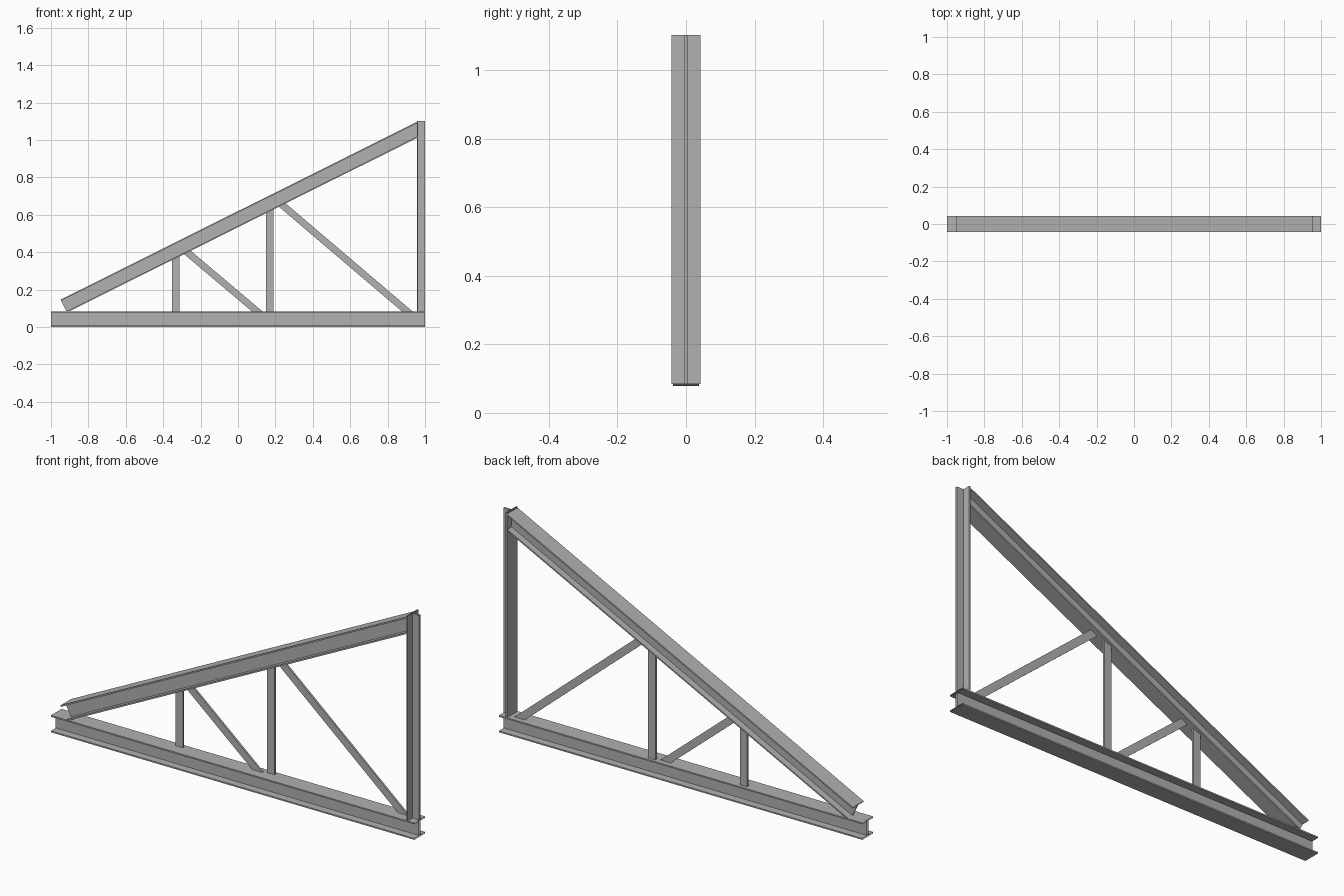
import bpy, bmesh
from mathutils import Vector

if "Cube" in bpy.data.objects:
    bpy.data.objects.remove(bpy.data.objects["Cube"])

SLOPE = 0.4987            # pitch of the top chord
TOP_Z = 0.084             # upper face of the bottom chord

steel = bpy.data.materials.new("steel")
steel.diffuse_color = (0.44, 0.44, 0.44, 1)
steel.use_nodes = True
steel.node_tree.nodes["Principled BSDF"].inputs["Base Color"].default_value = steel.diffuse_color


def make_object(name, bm):
    bmesh.ops.recalc_face_normals(bm, faces=bm.faces[:])
    mesh = bpy.data.meshes.new(name)
    bm.to_mesh(mesh)
    bm.free()
    mesh.materials.append(steel)
    obj = bpy.data.objects.new(name, mesh)
    bpy.context.collection.objects.link(obj)
    return obj


def loft(name, ring_a, ring_b, caps):
    """Join two matching outlines into a straight member."""
    bm = bmesh.new()
    a = [bm.verts.new(p) for p in ring_a]
    b = [bm.verts.new(p) for p in ring_b]
    n = len(a)
    for i in range(n):
        j = (i + 1) % n
        bm.faces.new((a[i], a[j], b[j], b[i]))
    if caps:
        bm.faces.new(a)
        bm.faces.new(b)
    return make_object(name, bm)


def i_profile(low_w, high_w, depth, flange, half_web):
    """I section as (y, height) pairs, foot at height 0; widths are halves."""
    right = [(low_w, 0), (low_w, flange), (half_web, flange),
             (half_web, depth - flange), (high_w, depth - flange), (high_w, depth)]
    return right + [(-y, h) for y, h in reversed(right)]


def chord_line(x):
    """Underside of the top chord."""
    return 0.078 + (x + 0.914) * SLOPE


# Bottom chord, open-ended I beam
prof = i_profile(0.0423, 0.0423, TOP_Z, 0.007, 0.004)
loft("bottom_chord", [(-1, y, h) for y, h in prof], [(1, y, h) for y, h in prof], False)

# Top chord, square cut at the heel and plumb cut at the post
prof = i_profile(0.038, 0.0418, 0.077, 0.007, 0.004)
along = Vector((1, 0, SLOPE)).normalized()
up = Vector((-along.z, 0, along.x))
heel, plumb = [], []
for y, h in prof:
    p = Vector((-0.914, y, 0.078)) + up * h
    heel.append(p)
    plumb.append(p + along * ((0.957 - p.x) / along.x))
loft("top_chord", heel, plumb, False)

# End post, open-ended T section with its flange facing the truss
tee = [(0.956, -0.0423), (0.963, -0.0423), (0.963, -0.004), (1, -0.004),
       (1, 0.004), (0.963, 0.004), (0.963, 0.0423), (0.956, 0.0423)]
loft("end_post", [(x, y, TOP_Z) for x, y in tee], [(x, y, 1.102) for x, y in tee], False)


def web_bar(name, x0, x1, fall, y_mid):
    """Flat bar from the bottom chord up to the top chord; fall 0 is vertical."""
    quad = [(x0, TOP_Z), (x1, TOP_Z)]
    for b in (x1, x0):
        x = (fall * b - 0.914 * SLOPE) / (fall + SLOPE) if fall else b
        quad.append((x, chord_line(x)))
    loft(name, [(x, y_mid - 0.005, z) for x, z in quad],
         [(x, y_mid + 0.005, z) for x, z in quad], True)


# Web members
web_bar("short_vertical", -0.354, -0.314, 0, 0.02)
web_bar("tall_vertical", 0.149, 0.19, 0, 0.022)
web_bar("short_diagonal", 0.074, 0.131, 0.86, 0.01)
web_bar("long_diagonal", 0.876, 0.933, 0.86, 0.01)
